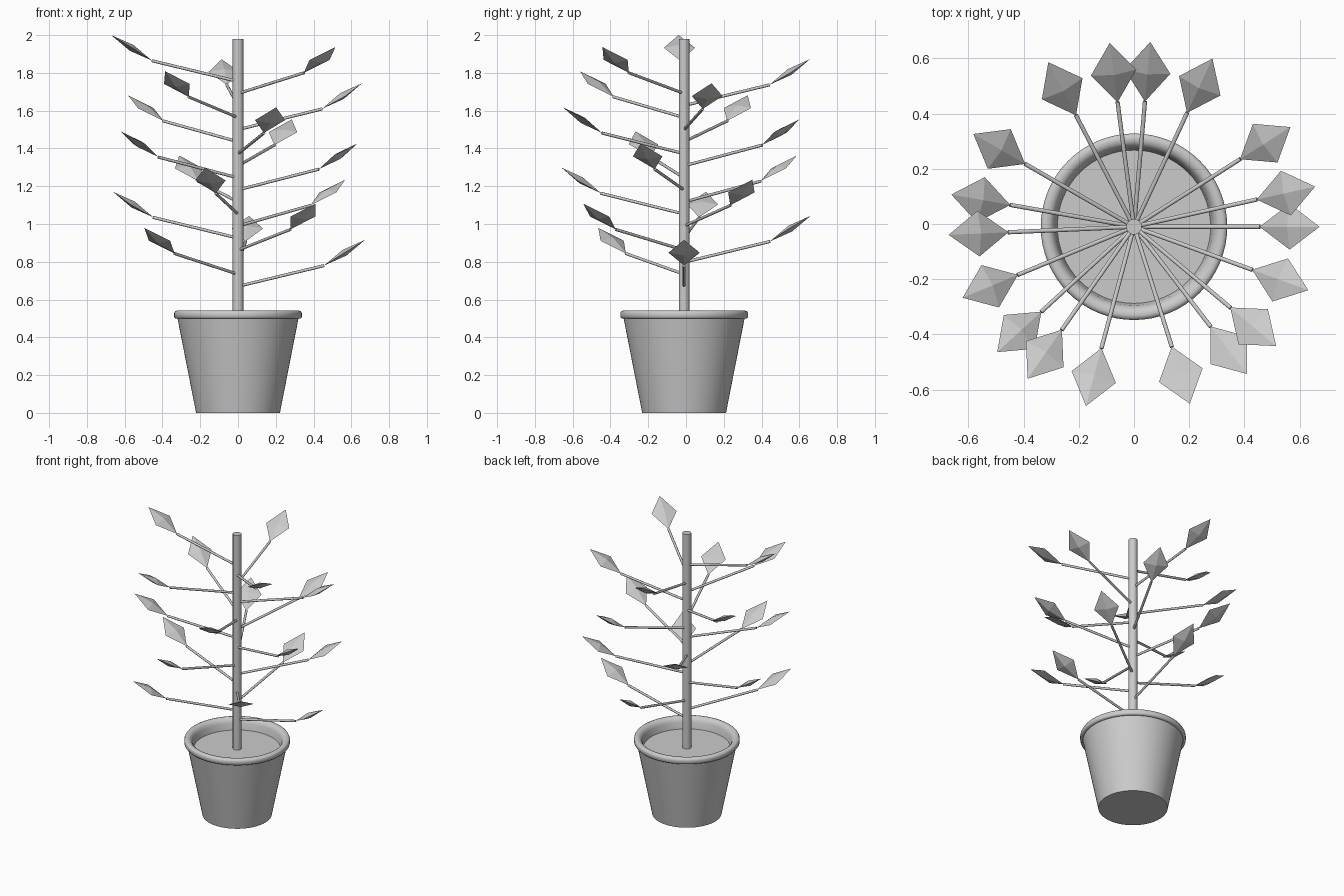
import bpy, bmesh, math
from mathutils import Vector, Matrix

if "Cube" in bpy.data.objects:
    bpy.data.objects.remove(bpy.data.objects["Cube"])

CENTRE = Vector((0, -0.01, 0))
grey = bpy.data.materials.new("light_grey")
grey.diffuse_color = (0.6, 0.6, 0.6, 1)
grey.use_nodes = True
grey.node_tree.nodes["Principled BSDF"].inputs["Base Color"].default_value = grey.diffuse_color


def finish(name, bm, smooth=None):
    bmesh.ops.recalc_face_normals(bm, faces=bm.faces)
    me = bpy.data.meshes.new(name)
    bm.to_mesh(me)
    bm.free()
    me.materials.append(grey)
    ob = bpy.data.objects.new(name, me)
    bpy.context.collection.objects.link(ob)
    if smooth:
        bpy.ops.object.select_all(action='DESELECT')
        ob.select_set(True)
        bpy.context.view_layer.objects.active = ob
        bpy.ops.object.shade_smooth_by_angle(angle=math.radians(smooth))
    return ob


def lathe(name, profile, smooth=55, steps=64):
    bm = bmesh.new()
    vs = [bm.verts.new((r, 0, z)) for r, z in profile]
    es = [bm.edges.new(p) for p in zip(vs, vs[1:])]
    bmesh.ops.spin(bm, geom=vs + es, axis=(0, 0, 1), cent=(0, 0, 0),
                   angle=math.tau, steps=steps)
    bmesh.ops.remove_doubles(bm, verts=bm.verts, dist=1e-4)
    bmesh.ops.translate(bm, verts=bm.verts, vec=CENTRE)
    return finish(name, bm, smooth)


def rod(name, a, b, radius, sides):
    bm = bmesh.new()
    d = b - a
    m = Matrix.Translation((a + b) / 2) @ d.to_track_quat('Z', 'Y').to_matrix().to_4x4()
    bmesh.ops.create_cone(bm, cap_ends=True, segments=sides, radius1=radius,
                          radius2=radius, depth=d.length, matrix=m)
    return finish(name, bm, 50)


def leaf(name, centre, angle, tilt):
    # flattened eight-sided diamond
    bm = bmesh.new()
    m = (Matrix.Translation(centre) @ Matrix.Rotation(angle, 4, 'Z')
         @ Matrix.Rotation(-tilt, 4, 'Y'))
    for axis, size in enumerate((0.128, 0.083, 0.018)):
        for s in (-size, size):
            p = Vector((0, 0, 0))
            p[axis] = s
            bm.verts.new(m @ p)
    bmesh.ops.convex_hull(bm, input=bm.verts)
    return finish(name, bm)


# pot with a rounded rim
lathe("pot", [(0, 0), (0.222, 0), (0.32, 0.499), (0.331, 0.499), (0.338, 0.507),
              (0.338, 0.528), (0.333, 0.538), (0.322, 0.542), (0.305, 0.539),
              (0.293, 0.528), (0.285, 0.51), (0.276, 0.455)])

# soil disc
lathe("soil", [(0, 0.44), (0.276, 0.44), (0.279, 0.465), (0, 0.465)])

# trunk
rod("trunk", CENTRE + Vector((0, 0, 0.46)), CENTRE + Vector((0, 0, 1.98)), 0.028, 24)

# branches and leaves in a golden-angle spiral
for i in range(18):
    ang = math.radians(-137.5 * i)
    out = Vector((math.cos(ang), math.sin(ang), 0))
    base = CENTRE + Vector((0, 0, 0.67 + 0.0638 * i))
    rod(f"branch_{i + 1}", base, base + out * 0.457 + Vector((0, 0, 0.11)), 0.008, 10)
    leaf(f"leaf_{i + 1}", base + out * 0.564 + Vector((0, 0, 0.178)), ang, math.radians(32))
